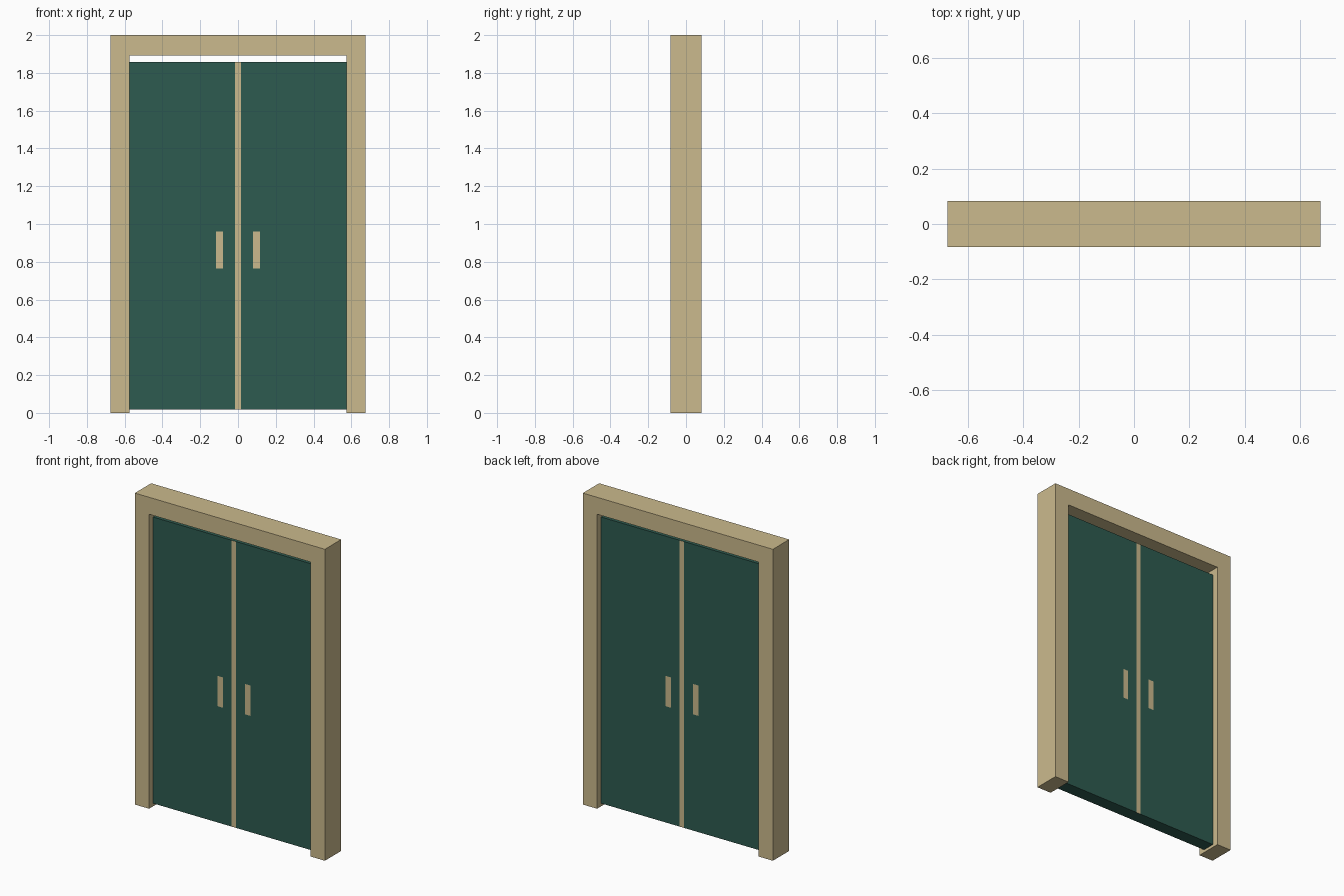
import bpy
import bmesh

if "Cube" in bpy.data.objects:
    bpy.data.objects.remove(bpy.data.objects["Cube"])


def material(name, rgb):
    m = bpy.data.materials.new(name)
    m.diffuse_color = (*rgb, 1.0)
    m.use_nodes = True
    m.node_tree.nodes["Principled BSDF"].inputs["Base Color"].default_value = m.diffuse_color
    return m


tan = material("tan wood", (0.597, 0.491, 0.266))
green = material("dark green", (0.027, 0.105, 0.080))


def add_object(name, bm, mats):
    bmesh.ops.recalc_face_normals(bm, faces=bm.faces)
    mesh = bpy.data.meshes.new(name)
    bm.to_mesh(mesh)
    bm.free()
    for m in mats:
        mesh.materials.append(m)
    ob = bpy.data.objects.new(name, mesh)
    bpy.context.collection.objects.link(ob)
    return ob


W, IN, HEAD, D = 0.675, 0.574, 1.891, 0.0825   # frame half width, opening, half depth
Z0, Z1, T = 0.0185, 1.857, 0.041               # door bottom, top, half thickness
STRIP = 0.016                                  # centre strip half width
HX0, HX1, HZ0, HZ1 = 0.079, 0.116, 0.765, 0.96  # handle plate extents

# Door frame: upside-down U profile extruded through its depth
bm = bmesh.new()
outline = [(-W, 0), (-W, 2), (W, 2), (W, 0), (IN, 0), (IN, HEAD), (-IN, HEAD), (-IN, 0)]
face = bm.faces.new([bm.verts.new((x, -D, z)) for x, z in outline])
ext = bmesh.ops.extrude_face_region(bm, geom=[face])
new_verts = [v for v in ext["geom"] if isinstance(v, bmesh.types.BMVert)]
bmesh.ops.translate(bm, verts=new_verts, vec=(0, 2 * D, 0))
add_object("door_frame", bm, [tan])

# Double door slab, cut so the strip and handles are faces on both sides
bm = bmesh.new()
bmesh.ops.create_cube(bm, size=1)
for v in bm.verts:
    v.co = (v.co.x * 2 * IN, v.co.y * 2 * T, Z0 + (v.co.z + 0.5) * (Z1 - Z0))


def cut(co, no):
    bmesh.ops.bisect_plane(bm, geom=bm.verts[:] + bm.edges[:] + bm.faces[:],
                           plane_co=co, plane_no=no)


for x in (STRIP, HX0, HX1):
    for s in (-1, 1):
        cut((s * x, 0, 0), (1, 0, 0))
for z in (HZ0, HZ1):
    cut((0, 0, z), (0, 0, 1))

bm.normal_update()
for f in bm.faces:
    c = f.calc_center_median()
    strip = abs(c.x) < STRIP
    handle = HX0 < abs(c.x) < HX1 and HZ0 < c.z < HZ1
    f.material_index = int(abs(f.normal.y) > 0.5 and (strip or handle))
add_object("double_doors", bm, [green, tan])
